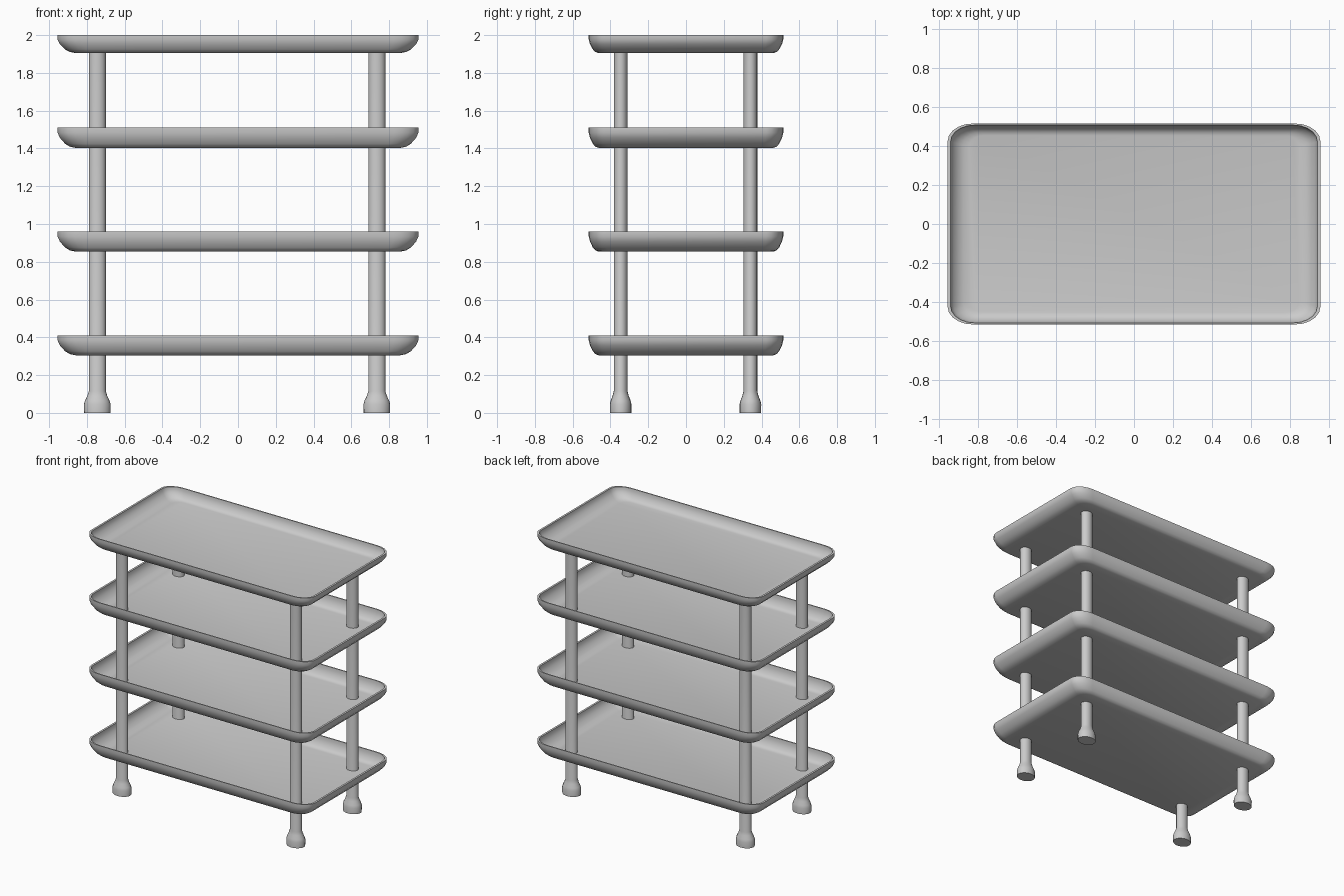
import bpy, bmesh
from math import cos, sin, pi, radians

if "Cube" in bpy.data.objects:
    bpy.data.objects.remove(bpy.data.objects["Cube"])


def loft(name, rings):
    """Skin a list of closed rings and cap both ends."""
    bm = bmesh.new()
    loops = [[bm.verts.new(p) for p in ring] for ring in rings]
    n = len(loops[0])
    for a, b in zip(loops, loops[1:]):
        for i in range(n):
            j = (i + 1) % n
            bm.faces.new((a[i], a[j], b[j], b[i]))
    bm.faces.new(loops[0][::-1])
    bm.faces.new(loops[-1])
    bmesh.ops.recalc_face_normals(bm, faces=bm.faces)
    mesh = bpy.data.meshes.new(name)
    bm.to_mesh(mesh)
    bm.free()
    obj = bpy.data.objects.new(name, mesh)
    bpy.context.collection.objects.link(obj)
    bpy.context.view_layer.objects.active = obj
    obj.select_set(True)
    bpy.ops.object.shade_smooth_by_angle(angle=radians(40))
    obj.select_set(False)
    return obj


def rounded_rect(hx, hy, rx, ry, z, steps=5):
    pts = []
    for k, (sx, sy) in enumerate(((1, 1), (-1, 1), (-1, -1), (1, -1))):
        for i in range(steps + 1):
            a = (k + i / steps) * pi / 2
            pts.append((sx * (hx - rx) + rx * cos(a),
                        sy * (hy - ry) + ry * sin(a), z))
    return pts


# Tray section: (inset, height fraction), up the outside and down the inside
TRAY = [(0.095, 0), (0.065, 0.06), (0.04, 0.2), (0.012, 0.5), (0, 0.75), (0, 1),
        (0.015, 1), (0.018, 0.8), (0.03, 0.58), (0.055, 0.34), (0.08, 0.22), (0.11, 0.17)]


def tray(name, z0, z1):
    rings = []
    for d, t in TRAY:
        rings.append(rounded_rect(0.955 - d, 0.515 - 0.55 * d,
                                  0.13 - 0.5 * d, 0.09 - 0.3 * d, z0 + t * (z1 - z0)))
    loft(name, rings)


for i, (z0, z1) in enumerate(((0.305, 0.41), (0.854, 0.96), (1.403, 1.51), (1.905, 2.0))):
    tray(f"tray_{i + 1}", z0, z1)

# Slightly oval legs with flared feet: (width radius, height)
LEG = [(0.07, 0), (0.071, 0.045), (0.065, 0.065), (0.053, 0.09), (0.045, 0.115), (0.045, 1.915)]
for side, x in (("left", -0.745), ("right", 0.735)):
    for end, y in (("front", -0.346), ("back", 0.341)):
        loft(f"{end}_{side}_leg",
             [[(x + r * cos(i * pi / 10), y + 0.81 * r * sin(i * pi / 10), z)
               for i in range(20)] for r, z in LEG])
